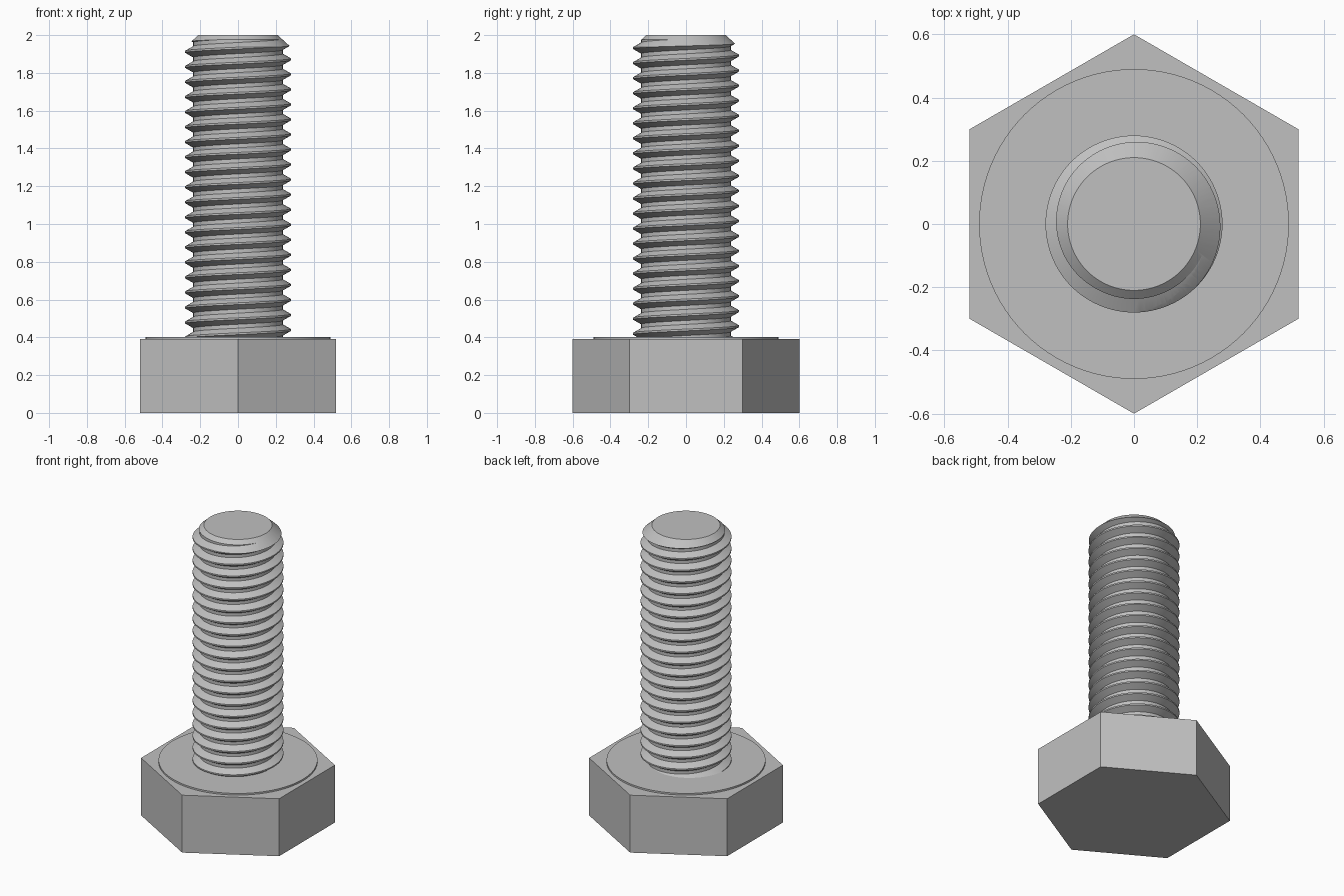
import bpy, bmesh, math

if "Cube" in bpy.data.objects:
    bpy.data.objects.remove(bpy.data.objects["Cube"])

steel = bpy.data.materials.new("plain steel grey")
steel.use_nodes = True
grey = (0.53, 0.53, 0.53, 1)
steel.diffuse_color = grey
steel.node_tree.nodes["Principled BSDF"].inputs["Base Color"].default_value = grey

SEG = 96                      # steps per turn
PITCH, PHASE = 0.0796, 0.041  # thread spacing and starting height
CREST, ROOT = 0.28, 0.237


def finish(name, bm):
    bmesh.ops.recalc_face_normals(bm, faces=bm.faces)
    mesh = bpy.data.meshes.new(name)
    bm.to_mesh(mesh)
    bm.free()
    mesh.materials.append(steel)
    ob = bpy.data.objects.new(name, mesh)
    bpy.context.collection.objects.link(ob)
    return ob


def lathe(name, profile, sides):
    """Closed solid from (radius, height) rings, with flat end caps."""
    bm = bmesh.new()
    rings = []
    for r, z in profile:
        angles = [math.pi / 2 + math.tau * i / sides for i in range(sides)]
        rings.append([bm.verts.new((r * math.cos(a), r * math.sin(a), z)) for a in angles])
    for low, high in zip(rings, rings[1:]):
        for i in range(sides):
            j = (i + 1) % sides
            bm.faces.new((low[i], low[j], high[j], high[i]))
    bm.faces.new(rings[0])
    bm.faces.new(rings[-1])
    return finish(name, bm)


def thread(name, start, turns):
    """Right-handed helical thread, overlong at both ends."""
    bm = bmesh.new()
    # one tooth: root end, crest flat, root start
    tooth = [(ROOT, -0.37), (CREST, -0.06), (CREST, 0.06), (ROOT, 0.37)]
    steps = turns * SEG
    rows = []
    for j in range(steps + 1):
        a = math.tau * j / SEG
        z = start + PITCH * j / SEG
        rows.append([bm.verts.new((r * math.cos(a), r * math.sin(a), z + PITCH * k))
                     for r, k in tooth])
    for j in range(steps):
        for k in range(3):
            bm.faces.new((rows[j][k], rows[j + 1][k], rows[j + 1][k + 1], rows[j][k + 1]))
        if j + SEG < steps:   # root flat up to the next turn
            bm.faces.new((rows[j][3], rows[j + 1][3], rows[j + 1 + SEG][0], rows[j + SEG][0]))
    # root flat of the last joined step closes the shell; fan the ends to the axis
    rim = [e for e in bm.edges if e.is_boundary]
    middle = start + PITCH * turns / 2
    ends = [bm.verts.new((0, 0, start)), bm.verts.new((0, 0, start + PITCH * turns))]
    for e in rim:
        side = ends[e.verts[0].co.z > middle]
        bm.faces.new((e.verts[0], e.verts[1], side))
    return finish(name, bm)


# Hexagonal head with its raised round bearing face
lathe("hex_head", [(0.6, 0), (0.6, 0.391)], 6)
washer = lathe("bearing_face", [(0.49, 0.38), (0.49, 0.402)], SEG)

# Threaded shank, trimmed to length with a chamfered tip
shank = thread("threaded_shank", PHASE + PITCH * 2, 24)
envelope = lathe("shank_envelope", [(0.32, 0.385), (0.32, 1.9), (0.21, 2.0)], SEG)
envelope.hide_render = True
trim = shank.modifiers.new("trim", 'BOOLEAN')
trim.operation = 'INTERSECT'
trim.solver = 'EXACT'
trim.object = envelope
bpy.context.view_layer.objects.active = shank
shank.select_set(True)
bpy.ops.object.modifier_apply(modifier="trim")
bpy.data.objects.remove(envelope)

# Smooth round surfaces, keeping the thread and rim edges crisp
washer.select_set(True)
bpy.ops.object.shade_smooth_by_angle(angle=math.radians(25))
